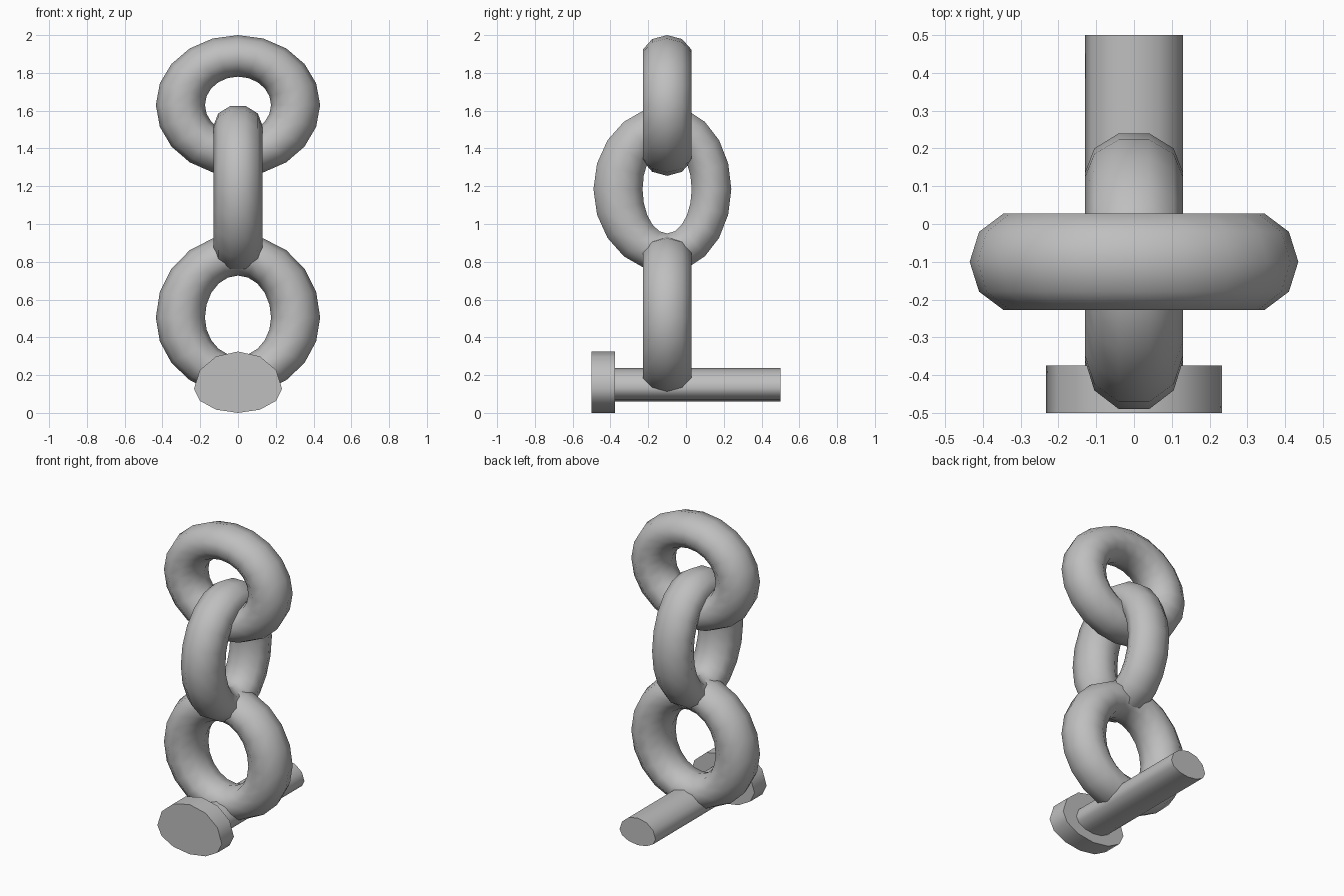
import bpy
import bmesh
from math import sin, cos, pi, radians

cube = bpy.data.objects.get("Cube")
if cube:
    bpy.data.objects.remove(cube)

steel = bpy.data.materials.new("grey_steel")
steel.use_nodes = True
steel.diffuse_color = (0.52, 0.52, 0.52, 1)
steel.node_tree.nodes["Principled BSDF"].inputs["Base Color"].default_value = steel.diffuse_color

AXIS_Y = -0.1  # shared plane of the chain


def finish(name, bm, angle):
    bmesh.ops.recalc_face_normals(bm, faces=bm.faces)
    mesh = bpy.data.meshes.new(name)
    bm.to_mesh(mesh)
    bm.free()
    obj = bpy.data.objects.new(name, mesh)
    bpy.context.collection.objects.link(obj)
    mesh.materials.append(steel)
    bpy.ops.object.select_all(action='DESELECT')
    obj.select_set(True)
    bpy.context.view_layer.objects.active = obj
    bpy.ops.object.shade_smooth_by_angle(angle=radians(angle))


def link(name, z, outer, inner, half_depth, turned=False, segments=20, sides=10):
    """Oval ring; outer and inner half sizes are given as (+side, -side, up, down)."""
    bm = bmesh.new()
    phase = pi / sides if turned else 0
    radial_max = cos(phase)
    depth_max = max(sin(phase + 2 * pi * j / sides) for j in range(sides))
    rings = []
    for i in range(segments):
        a = 2 * pi * i / segments
        h, v = (0 if cos(a) > 0 else 1), (2 if sin(a) > 0 else 3)
        ring = []
        for j in range(sides):
            p = phase + 2 * pi * j / sides
            t = (1 + cos(p) / radial_max) / 2  # 0 at the hole, 1 at the rim
            across = cos(a) * (inner[h] + (outer[h] - inner[h]) * t)
            up = z + sin(a) * (inner[v] + (outer[v] - inner[v]) * t)
            depth = sin(p) / depth_max * half_depth
            if turned:
                co = (depth, AXIS_Y + across, up)
            else:
                co = (across, AXIS_Y + depth, up)
            ring.append(bm.verts.new(co))
        rings.append(ring)
    for i in range(segments):
        r0, r1 = rings[i], rings[(i + 1) % segments]
        for j in range(sides):
            k = (j + 1) % sides
            bm.faces.new((r0[j], r0[k], r1[k], r1[j]))
    finish(name, bm, 60)


def rod(name, y0, y1, half_width, z, up, down, sides=12):
    """Capped rod along y, with different heights above and below its axis."""
    bm = bmesh.new()
    ends = []
    for y in (y0, y1):
        angles = [2 * pi * i / sides for i in range(sides)]
        ends.append([bm.verts.new((half_width * cos(a), y,
                                   z + sin(a) * (up if sin(a) > 0 else down)))
                     for a in angles])
        bm.faces.new(ends[-1])
    for i in range(sides):
        k = (i + 1) % sides
        bm.faces.new((ends[0][i], ends[0][k], ends[1][k], ends[1][i]))
    finish(name, bm, 45)


# Three interlocked links
link("top_link", 1.63, (0.435, 0.435, 0.37, 0.375), (0.175, 0.175, 0.15, 0.15), 0.128)
link("middle_link", 1.185, (0.34, 0.39, 0.44, 0.44), (0.13, 0.13, 0.23, 0.235), 0.13, turned=True)
link("bottom_link", 0.505, (0.435, 0.435, 0.44, 0.41), (0.175, 0.175, 0.222, 0.205), 0.128)

# Pin through the lowest link, with a wide head at the front
rod("pin_shaft", -0.38, 0.5, 0.13, 0.13, 0.107, 0.07)
rod("pin_head", -0.5, -0.375, 0.233, 0.128, 0.197, 0.128)
